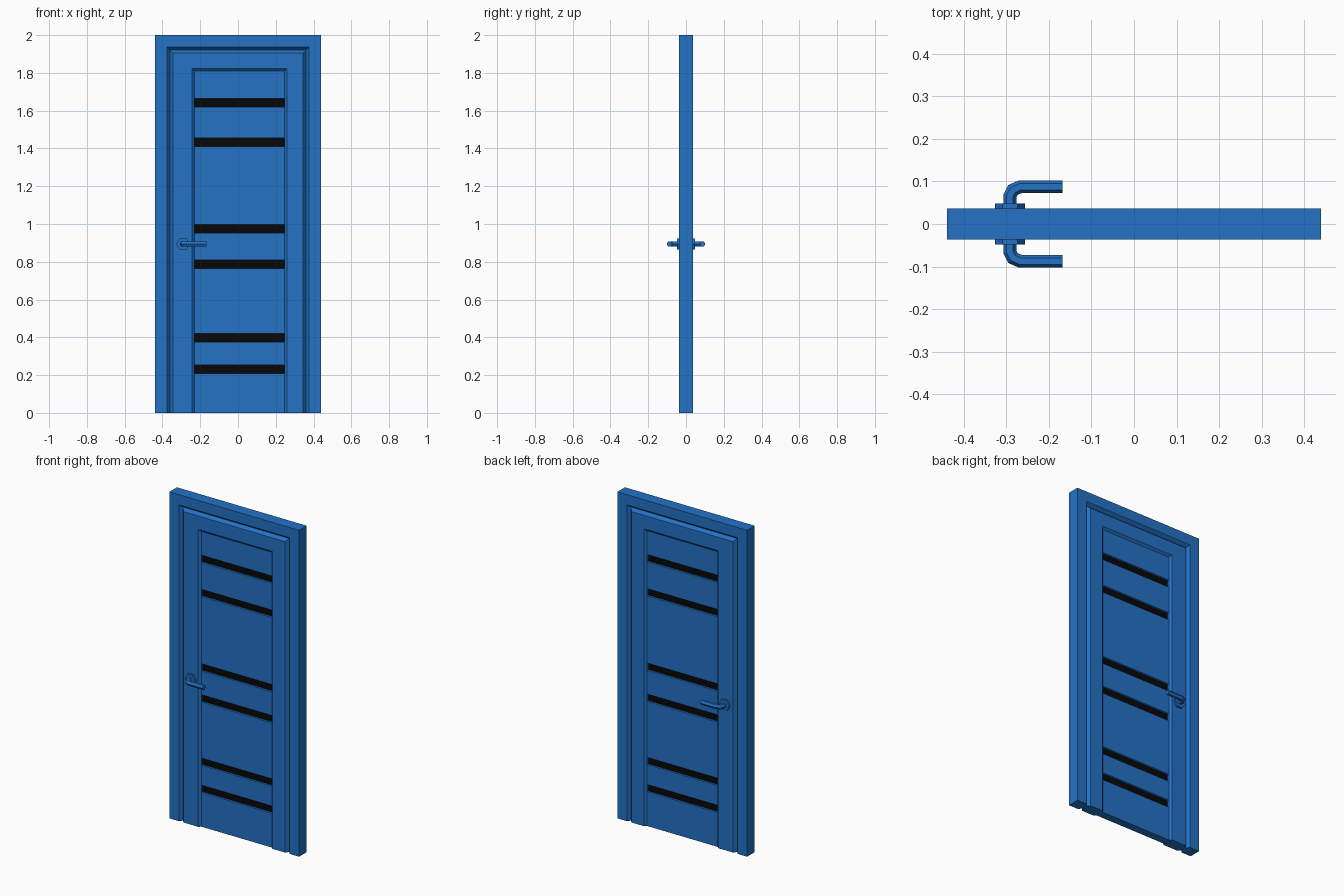
import bpy, bmesh, math
from mathutils import Vector

if "Cube" in bpy.data.objects:
    bpy.data.objects.remove(bpy.data.objects["Cube"], do_unlink=True)


def material(name, rgb):
    m = bpy.data.materials.new(name)
    m.use_nodes = True
    m.diffuse_color = (*rgb, 1)
    bsdf = next(n for n in m.node_tree.nodes if n.type == 'BSDF_PRINCIPLED')
    bsdf.inputs["Base Color"].default_value = (*rgb, 1)
    return m


BLUE = material("blue paint", (0.017, 0.168, 0.56))
BLACK = material("black glass", (0.002, 0.002, 0.002))

HALF = 0.0365      # half thickness of the door
GROOVE = 0.0175    # half thickness at the bottom of the V groove
PANEL = 0.0245     # half thickness of the recessed panel
GLASS = 0.0115     # half thickness of the glass strips


def finish(bm, name, mat, mirror=False):
    bmesh.ops.recalc_face_normals(bm, faces=bm.faces)
    if mirror:
        # copy the front half to the back
        geom = bm.verts[:] + bm.edges[:] + bm.faces[:]
        dup = bmesh.ops.duplicate(bm, geom=geom)["geom"]
        for v in dup:
            if isinstance(v, bmesh.types.BMVert):
                v.co.y *= -1
        bmesh.ops.reverse_faces(bm, faces=[f for f in dup if isinstance(f, bmesh.types.BMFace)])
        bmesh.ops.remove_doubles(bm, verts=bm.verts, dist=1e-5)
        bmesh.ops.recalc_face_normals(bm, faces=bm.faces)
    me = bpy.data.meshes.new(name)
    bm.to_mesh(me)
    bm.free()
    me.materials.append(mat)
    ob = bpy.data.objects.new(name, me)
    bpy.context.collection.objects.link(ob)
    return ob


def arch(name, loops):
    """Nested door-shaped loops (left, right, top, half thickness), front and back."""
    bm = bmesh.new()
    rows = [[bm.verts.new(p) for p in ((l, -y, 0), (l, -y, t), (r, -y, t), (r, -y, 0))]
            for l, r, t, y in loops]
    for a, b in zip(rows, rows[1:]):
        for i in range(3):
            bm.faces.new((a[i], a[i + 1], b[i + 1], b[i]))
    for end in (0, 3):
        bm.faces.new([row[end] for row in rows])
    return finish(bm, name, BLUE, mirror=True)


def slabs(name, spans, half, mat):
    """Horizontal boards across the panel opening."""
    bm = bmesh.new()
    for z0, z1 in spans:
        cube = bmesh.ops.create_cube(bm, size=1)["verts"]
        for v in cube:
            v.co = (P_LEFT if v.co.x < 0 else P_RIGHT,
                    math.copysign(half, v.co.y),
                    z0 if v.co.z < 0 else z1)
    return finish(bm, name, mat)


# Outer frame with a sloped inner edge
arch("door_frame", [(-0.44, 0.44, 2, 0), (-0.44, 0.44, 2, HALF),
                    (-0.376, 0.376, 1.937, HALF), (-0.36, 0.36, 1.921, GROOVE),
                    (-0.36, 0.36, 1.921, 0)])

# Door leaf with sloped outer edge and sloped panel opening
P_LEFT, P_RIGHT, P_TOP, LIP = -0.231, 0.246, 1.809, 0.013
arch("door_leaf", [(-0.36, 0.36, 1.921, 0), (-0.36, 0.36, 1.921, GROOVE),
                   (-0.344, 0.344, 1.905, HALF),
                   (P_LEFT - LIP, P_RIGHT + LIP, P_TOP + LIP, HALF),
                   (P_LEFT, P_RIGHT, P_TOP, PANEL), (P_LEFT, P_RIGHT, P_TOP, 0)])

# Recessed panel boards with glass strips between them
strips = [(c - 0.0225, c + 0.0225) for c in (0.232, 0.398, 0.786, 0.976, 1.432, 1.641)]
cuts = [0] + [z for s in strips for z in s] + [P_TOP]
slabs("panel_boards", list(zip(cuts[::2], cuts[1::2])), PANEL, BLUE)
slabs("glass_strips", strips, GLASS, BLACK)

# Lever handles: hexagonal rose and bent hexagonal bar on each face
HX, HZ = -0.292, 0.894
PATH = [Vector(p) for p in ((HX, 0.03), (HX, 0.066), (-0.285, 0.080), (-0.268, 0.0875), (-0.168, 0.0875))]


def hexagon(bm, centre, across, radius, stretch=1):
    return [bm.verts.new(centre + across * (radius * stretch * math.cos(k * math.pi / 3))
                         + Vector((0, 0, radius * math.sin(k * math.pi / 3)))) for k in range(6)]


def skin(bm, rings):
    for a, b in zip(rings, rings[1:]):
        for k in range(6):
            n = (k + 1) % 6
            bm.faces.new((a[k], a[n], b[n], b[k]))
    bm.faces.new(rings[0])
    bm.faces.new(rings[-1])


for side, label in ((-1, "front"), (1, "back")):
    bm = bmesh.new()
    skin(bm, [hexagon(bm, Vector((HX, side * y, HZ)), Vector((1, 0, 0)), 0.035)
              for y in (HALF - 0.005, 0.048)])
    finish(bm, label + "_handle_rose", BLUE)

    bm = bmesh.new()
    rings = []
    for i, p in enumerate(PATH):
        before = (p - PATH[max(i - 1, 0)]).normalized() if i else (PATH[1] - p).normalized()
        after = (PATH[i + 1] - p).normalized() if i + 1 < len(PATH) else before
        tangent = (before + after).normalized()
        across = Vector((-tangent.y, side * tangent.x, 0))
        rings.append(hexagon(bm, Vector((p.x, side * p.y, HZ)), across, 0.015, 1 / tangent.dot(before)))
    skin(bm, rings)
    finish(bm, label + "_handle_lever", BLUE)
